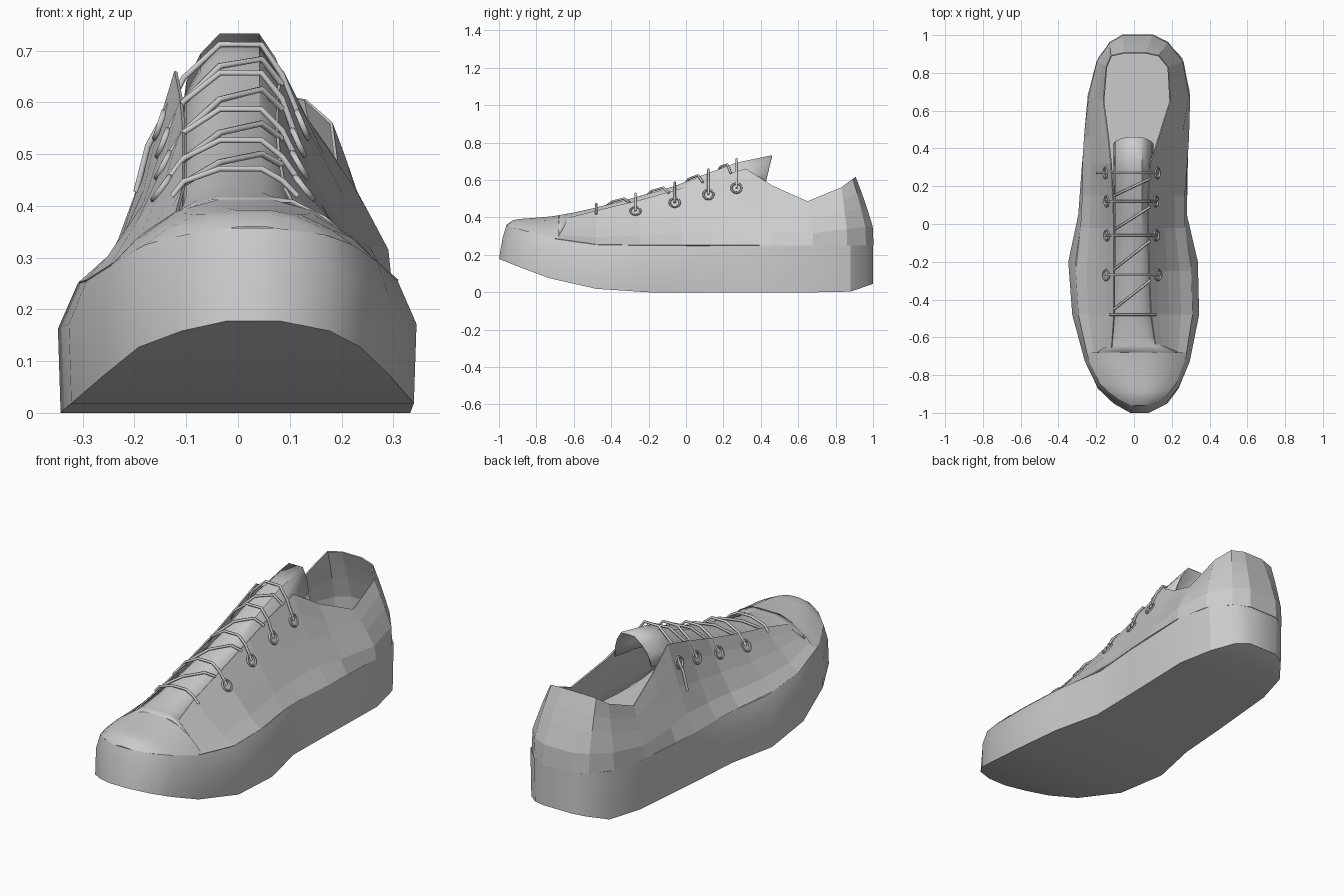
import bpy, bmesh, math
from mathutils import Vector

if "Cube" in bpy.data.objects:
    bpy.data.objects.remove(bpy.data.objects["Cube"])


def interp(table, y, col=1):
    """Linear lookup in rows sorted by falling y."""
    if y >= table[0][0]:
        return table[0][col]
    for a, b in zip(table, table[1:]):
        if y >= b[0]:
            t = (a[0] - y) / (a[0] - b[0])
            return a[col] + (b[col] - a[col]) * t
    return table[-1][col]


def grid(name, rows, closed=False, caps=(), smooth=None, thick=0):
    """Skin a list of point rows; caps lists row indices to fill with strips."""
    bm = bmesh.new()
    vs = [[bm.verts.new(p) for p in row] for row in rows]
    n = len(rows[0])
    for a, b in zip(vs, vs[1:]):
        for i in range(n if closed else n - 1):
            j = (i + 1) % n
            bm.faces.new((a[i], a[j], b[j], b[i]))
    for c in caps:
        r = vs[c]
        for i in range(n // 2 - 1):
            bm.faces.new((r[i], r[i + 1], r[n - 2 - i], r[n - 1 - i]))
    bmesh.ops.recalc_face_normals(bm, faces=bm.faces)
    me = bpy.data.meshes.new(name)
    bm.to_mesh(me)
    bm.free()
    ob = bpy.data.objects.new(name, me)
    bpy.context.collection.objects.link(ob)
    if thick:
        mod = ob.modifiers.new("thickness", 'SOLIDIFY')
        mod.thickness, mod.offset = thick, 0
    if smooth:
        bpy.ops.object.select_all(action='DESELECT')
        ob.select_set(True)
        bpy.context.view_layer.objects.active = ob
        bpy.ops.object.shade_smooth_by_angle(angle=math.radians(smooth))
    return ob


# Footprint: y, left x, right x
OUT = [(1.0, -.06, .10), (.97, -.12, .17), (.88, -.19, .255), (.70, -.24, .295),
       (.32, -.275, .285), (.05, -.295, .28), (-.2, -.348, .338), (-.48, -.327, .345),
       (-.73, -.26, .295), (-.87, -.195, .24), (-.95, -.11, .18), (-1.0, -.02, .08)]
BOTTOM = [(1, .045), (.87, 0), (-.25, 0), (-.5, .02), (-.75, .08), (-1, .178)]
TOP = [(1, .25), (-.45, .25), (-.7, .285), (-.87, .325), (-1, .357)]
INSET = [(.4, 1), (-.1, .89), (-.4, .89), (-1, .93)]


def sole_top(y, side):
    x = interp(OUT, y, 1 if side < 0 else 2) * interp(INSET, y)
    return Vector((x, y + .04 * max(0, (-y - .7) / .3), interp(TOP, y)))


# Sole: bottom, widest and top outlines, capped below and inside
loop = [(y, -1) for y, _, _ in OUT] + [(y, 1) for y, _, _ in reversed(OUT)]
low, mid, top = [], [], []
for y, s in loop:
    x = interp(OUT, y, 1 if s < 0 else 2)
    zb, zt = interp(BOTTOM, y), interp(TOP, y)
    low.append((x * .985, y, zb))
    mid.append((x, y + .5 * (sole_top(y, s).y - y), zb + (zt - zb) * .65))
    top.append(sole_top(y, s))
grid("sole", [low, mid, top], closed=True, caps=(0, 2), smooth=30)

# Collar and lacing edge: footprint y, left x, right x, edge y, edge z
EDGE = [(1.0, -.05, .06, .905, .615), (.96, -.12, .13, .89, .605), (.86, -.145, .18, .83, .56),
        (.68, -.16, .19, .65, .485), (.46, -.135, .13, .46, .57), (.32, -.12, .085, .32, .66),
        (.15, -.11, .075, .15, .61), (-.02, -.105, .075, -.02, .555),
        (-.25, -.105, .08, -.25, .49), (-.48, -.105, .09, -.48, .435),
        (-.7, -.12, .12, -.69, .38)]


def section(y, side):
    """Upper cross-section from the sole up to the edge."""
    a = sole_top(y, side)
    e = Vector((interp(EDGE, y, 1 if side < 0 else 2), interp(EDGE, y, 3), interp(EDGE, y, 4)))
    heel = min(1, max(0, (y - .4) / .3))
    pts = []
    for (f, g), (fh, gh) in zip([(0, 0), (.28, .21), (.57, .5), (.81, .77), (1, 1)],
                                [(0, 0), (.05, .28), (.4, .57), (.68, .78), (1, 1)]):
        f, g = f + (fh - f) * heel, g + (gh - g) * heel
        p = a.lerp(e, f)
        p.z = a.z + (e.z - a.z) * g
        pts.append(p)
    return pts


# Upper: one band running left side, heel, right side
ys = [r[0] for r in EDGE]
grid("upper", [section(y, -1) for y in reversed(ys)] + [section(y, 1) for y in ys], thick=.006)

# Toe cap: domed rows from the toe tip to its straight back edge
rows = []
for y, crest in [(-1, .36), (-.96, .385), (-.92, .392), (-.87, .395), (-.73, .405), (-.68, .412)]:
    l, r = sole_top(y, -1), sole_top(y, 1)
    row = []
    for f, h in [(0, 0), (.1, .42), (.25, .83), (.4, 1), (.6, 1), (.75, .83), (.9, .42), (1, 0)]:
        p = l.lerp(r, f)
        p.z += (crest - l.z) * h
        row.append(p)
    rows.append(row)
grid("toe_cap", rows, smooth=30)

# Tongue: arched strip flaring under the toe cap; y, crest z, side depth, width factor
TONGUE = [(.46, .73, .15, 1), (.27, .69, .13, 1), (.12, .635, .11, 1), (-.06, .565, .09, 1),
          (-.27, .505, .07, 1), (-.48, .45, .05, 1), (-.6, .423, .045, 1.1),
          (-.645, .415, .065, 1.45), (-.68, .409, .105, 2.1)]
ARCH = [(-.105, 1), (-.097, .6), (-.07, .25), (-.035, 0), (.04, 0), (.07, .3), (.09, .65), (.1, 1)]
rows = [[(x * w + .02 * (w - 1), y - (.035 * d if y > .4 else 0), z - h * d) for x, d in ARCH]
        for y, z, h, w in TONGUE]
grid("tongue", rows, smooth=40, thick=.006)


# Eyelets along both lacing edges
LACE_Y = [-.48, -.27, -.06, .12, .27]
eye = {}
for i, y in enumerate(LACE_Y):
    for s in (-1, 1):
        pts = section(y, s)
        run = pts[4] - pts[2]
        normal = Vector((s * run.z, 0, abs(run.x))).normalized()
        c = pts[3].lerp(pts[4], 0 if i else .5) + normal * .006
        eye[i, s] = c
        if i:
            bpy.ops.mesh.primitive_torus_add(major_radius=.027, minor_radius=.006, major_segments=16,
                                             minor_segments=6, location=c,
                                             rotation=normal.to_track_quat('Z', 'Y').to_euler())
            bpy.context.object.name = "eyelet"
            bpy.ops.object.shade_smooth_by_angle(angle=math.radians(60))


# Laces: straight bars and rising diagonals over the tongue
def cord(name, pts):
    cu = bpy.data.curves.new(name, 'CURVE')
    cu.dimensions, cu.bevel_depth, cu.bevel_resolution = '3D', .0065, 1
    cu.use_fill_caps = True
    sp = cu.splines.new('POLY')
    sp.points.add(len(pts) - 1)
    for q, p in zip(sp.points, pts):
        q.co = (*p, 1)
    bpy.context.collection.objects.link(bpy.data.objects.new(name, cu))


def over_tongue(x, y, d, lift):
    return Vector((x, y, interp(TONGUE, y) + lift - interp(TONGUE, y, 2) * d))


CROSS = [(-.105, .5), (-.035, 0), (.045, 0), (.085, .45)]
for i, y in enumerate(LACE_Y):
    cord("lace_bar", [eye[i, -1]] + [over_tongue(x, y, d, .022) for x, d in CROSS] + [eye[i, 1]])
    if i < len(LACE_Y) - 1:
        y0, y1 = y + .03, LACE_Y[i + 1] - .03
        cord("lace_diagonal", [over_tongue(x, y0 + (y1 - y0) * (x + .105) / .19, d, .012)
                               for x, d in CROSS])

# Loose lace end hanging from the top left eyelet
e = eye[4, -1]
cord("lace_end", [e, e + Vector((-.022, 0, -.04)), e + Vector((-.045, 0, -.13))])
